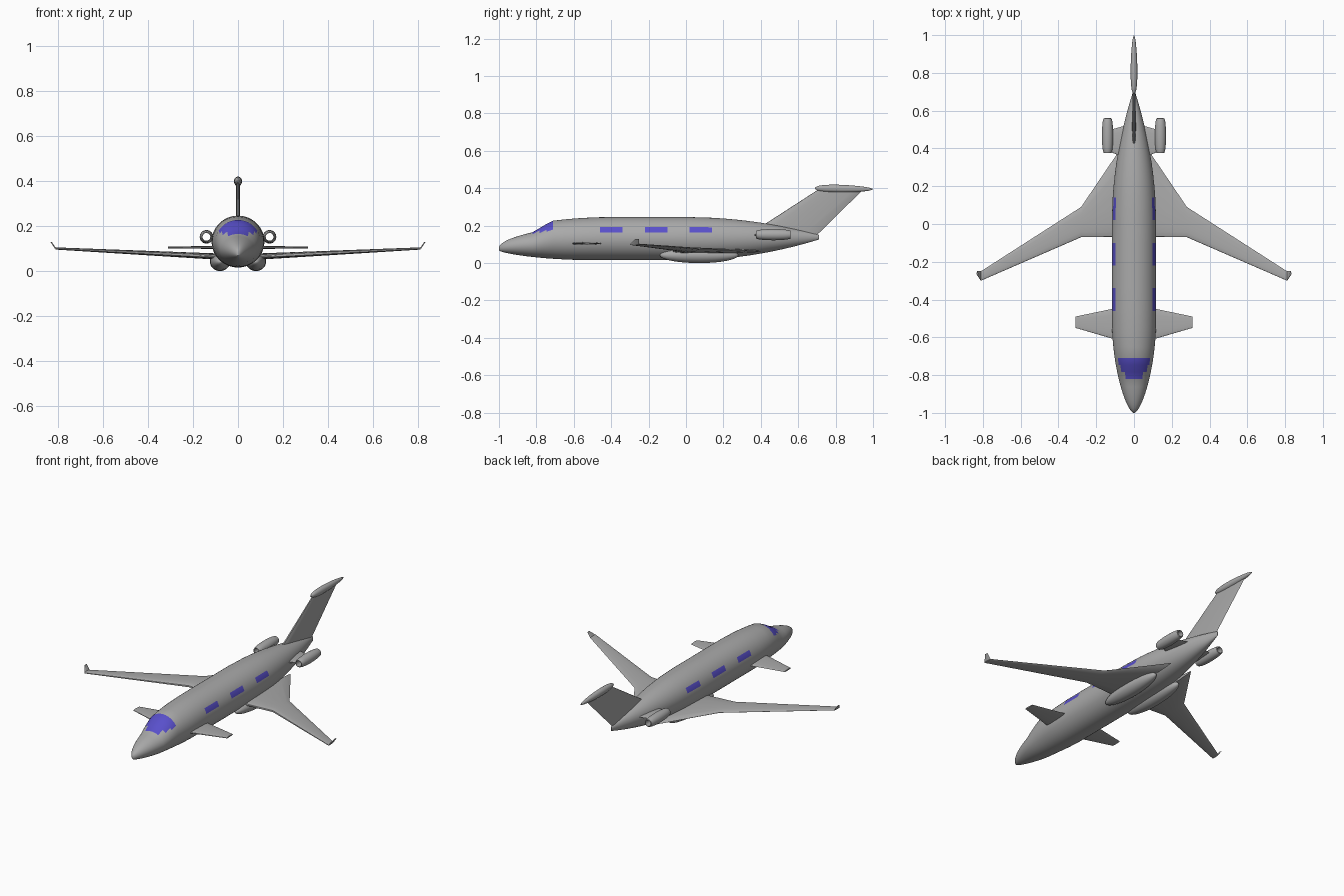
import bpy, bmesh
from math import sin, cos, pi, sqrt, radians
from mathutils import Vector

if "Cube" in bpy.data.objects:
    bpy.data.objects.remove(bpy.data.objects["Cube"])


def material(name, red, green, blue):
    mat = bpy.data.materials.new(name)
    mat.use_nodes = True
    mat.diffuse_color = (red, green, blue, 1)
    shader = mat.node_tree.nodes["Principled BSDF"]
    shader.inputs["Base Color"].default_value = mat.diffuse_color
    return mat


paint = material("grey_paint", 0.4, 0.4, 0.4)
glass = material("blue_glass", 0.1, 0.08, 0.6)


def loft(name, rings, closed=False, glass_rule=None):
    """Skin a list of equal-length point rings; closed joins last to first."""
    bm = bmesh.new()
    loops = [[bm.verts.new(point) for point in ring] for ring in rings]
    following = loops[1:] + loops[:1] if closed else loops[1:]
    for loop, after in zip(loops, following):
        for i in range(len(loop)):
            bm.faces.new((loop[i - 1], loop[i], after[i], after[i - 1]))
    if not closed:
        bm.faces.new(loops[0])
        bm.faces.new(loops[-1])
    bmesh.ops.recalc_face_normals(bm, faces=bm.faces)
    mesh = bpy.data.meshes.new(name)
    mesh.materials.append(paint)
    if glass_rule:
        mesh.materials.append(glass)
        for face in bm.faces:
            face.material_index = int(glass_rule(face.calc_center_median()))
    bm.to_mesh(mesh)
    bm.free()
    part = bpy.data.objects.new(name, mesh)
    bpy.context.collection.objects.link(part)
    bpy.ops.object.select_all(action="DESELECT")
    bpy.context.view_layer.objects.active = part
    part.select_set(True)
    bpy.ops.object.shade_smooth_by_angle(angle=radians(40))


def turn(count):
    """Angles of a full circle."""
    return [2 * pi * i / count for i in range(count)]


def oval(x, y, z, width, height, count=28):
    """Upright elliptical ring facing along y, given by its half sizes."""
    return [(x + width * cos(a), y, z + height * sin(a)) for a in turn(count)]


def foil(lead, trail, thick, axis):
    """Teardrop section between two edge points, thickened along axis."""
    lead, trail = Vector(lead), Vector(trail)
    return [lead.lerp(trail, ((1 - cos(a)) / 2) ** 1.5) + axis * (thick / 2 * sin(a))
            for a in turn(16)]


def steps(start, end, count):
    return [start + (end - start) * i / count for i in range(count + 1)]


# Fuselage: blunt nose, sloped windscreen, round cabin, upswept tail
screen_front, screen_back, window_start, window_length, tail = -0.82, -0.71, -0.46, 0.12, 0.71


def fuselage_ring(y):
    ahead = y + 1.001
    bulge = sin(min(ahead, 0.5) * pi) ** 0.6
    taper = (max(y, 0) / tail) ** 2
    width = 0.115 * bulge * (1.02 - taper)
    bottom = 0.07 - 0.054 * bulge + 0.11 * taper
    roof = 0.246 - 0.095 * taper - 0.2 * min(y + 0.4, 0) ** 2
    nose = 0.08 + 0.2 * sqrt(ahead)
    screen = 0.165 + 0.6 * (y - screen_front)
    top = min(roof, max(nose, screen))
    return oval(0, y, (top + bottom) / 2, width, (top - bottom) / 2, 44)


def glazed(centre):
    if screen_front < centre.y < screen_back:
        return centre.z > 0.15 + abs(centre.x) / 3
    slot = (centre.y - window_start) / window_length
    return 0 < slot < 5 and int(slot) % 2 == 0 and 0.165 < centre.z < 0.195


nose_stations = [t * t * (screen_front + 1) - 1 for t in steps(0, 1, 8)]
window_stations = steps(window_start, window_start + 5 * window_length, 5)
stations = (nose_stations[:-1] + steps(screen_front, screen_back, 3)
            + steps(-0.65, -0.55, 2) + window_stations + steps(0.2, tail, 8))
loft("fuselage", [fuselage_ring(y) for y in stations], glass_rule=glazed)

up, across = Vector((0, 0, 1)), Vector((1, 0, 0))


def panel(name, side, *edges):
    """Level surface from (out, front, rear, height, thickness) sections."""
    loft(name, [foil((side * out, front, height), (side * out, rear, height), thick, up)
                for out, front, rear, height, thick in edges])


def wing_edge(out, front, rear):
    """Wing section that rises and thins towards the tip."""
    return out, front, rear, 0.06 + out / 20, 0.03 - out / 40


for name, side in (("left", 1), ("right", -1)):
    # Forward-swept wing with upturned winglet
    panel(name + "_wing", side, wing_edge(0.07, -0.07, 0.4),
          wing_edge(0.28, -0.07, 0.09), wing_edge(0.81, -0.3, -0.25))
    loft(name + "_winglet", [
        foil((side * x, front, z), (side * x, -0.25, z), 0.006, across)
        for x, front, z in ((0.81, -0.3, 0.1), (0.83, -0.27, 0.13))])

    # Foreplane
    panel(name + "_foreplane", side,
          (0.07, -0.62, -0.44, 0.105, 0.014), (0.31, -0.55, -0.49, 0.105, 0.008))

    # Belly fairing under the wing root
    loft(name + "_fairing", [
        oval(side * 0.08, 0.07 - 0.21 * cos(a), 0.042, 0.045 * sin(a), 0.042 * sin(a))
        for a in steps(0.05, pi - 0.05, 16)])

    # Hollow engine nacelle: along the outer skin, then back through the duct
    skin = [(t, 0.02 + 0.01 * sqrt(sin(pi * t))) for t in steps(0, 0.99, 12)]
    duct = [(t, 0.017) for t in steps(1, 0, 2)]
    loft(name + "_nacelle", [oval(side * 0.14, 0.375 + 0.185 * t, 0.152, r, r)
                             for t, r in skin + duct], closed=True)

    # Engine pylon
    panel(name + "_pylon", side,
          (0.05, 0.35, 0.52, 0.15, 0.014), (0.12, 0.38, 0.5, 0.15, 0.012))

# Swept tail fin, rooted inside the fuselage
loft("tail_fin", [foil((0, 0.37, 0.175), (0, 0.7, 0.15), 0.02, across),
                  foil((0, 0.71, 0.395), (0, 0.94, 0.386), 0.016, across)])

# Bullet fairing capping the fin
bullet = []
for t in steps(0.002, 0.998, 20):
    swell = sqrt(sin(pi * t ** 0.7))
    bullet.append(oval(0, 0.69 + 0.31 * t, 0.4 - t / 200, 0.018 * swell, 0.021 * swell))
loft("fin_bullet", bullet)
